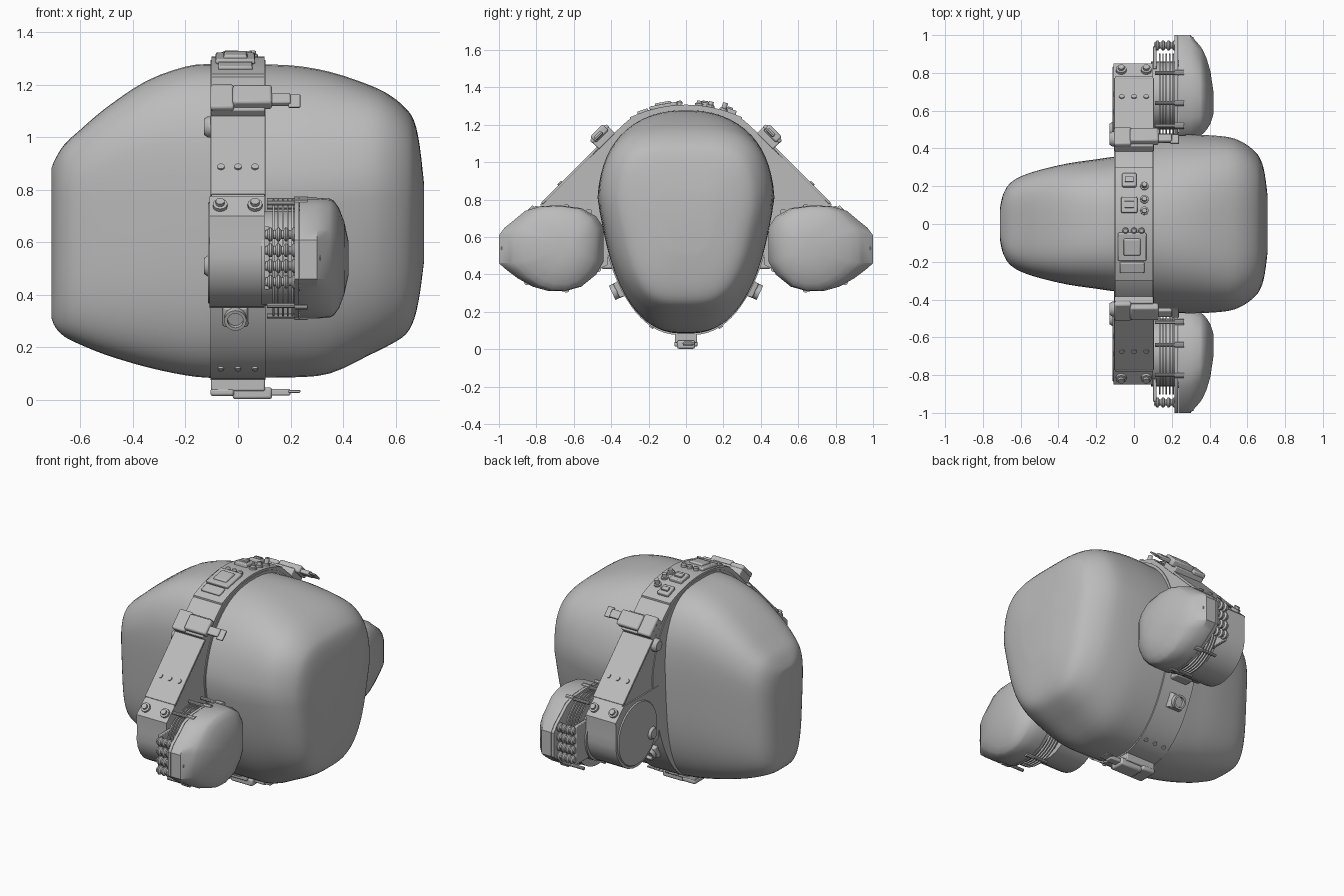
import bpy
from math import sin, cos, pi, atan, radians
from mathutils import Matrix, Vector

cube = bpy.data.objects.get("Cube")
if cube:
    bpy.data.objects.remove(cube)

grey = bpy.data.materials.new("mid_grey")
grey.use_nodes = True
grey.diffuse_color = (0.5, 0.5, 0.5, 1)
grey.node_tree.nodes["Principled BSDF"].inputs["Base Color"].default_value = grey.diffuse_color


def add_mesh(name, verts, faces, angle=30):
    me = bpy.data.meshes.new(name)
    me.from_pydata(verts, [], faces)
    me.materials.append(grey)
    ob = bpy.data.objects.new(name, me)
    bpy.context.collection.objects.link(ob)
    bpy.ops.object.select_all(action='DESELECT')
    ob.select_set(True)
    bpy.context.view_layer.objects.active = ob
    # Consistent outward normals
    bpy.ops.object.mode_set(mode='EDIT')
    bpy.ops.mesh.select_all(action='SELECT')
    bpy.ops.mesh.normals_make_consistent(inside=False)
    bpy.ops.object.mode_set(mode='OBJECT')
    bpy.ops.object.shade_smooth_by_angle(angle=radians(angle))
    return ob


def loft(name, rings, angle=30):
    """Skin equal-length rings and close both ends."""
    n = len(rings[0])
    verts = [v for r in rings for v in r]
    faces = [(k * n + i, k * n + (i + 1) % n, (k + 1) * n + (i + 1) % n, (k + 1) * n + i)
             for k in range(len(rings) - 1) for i in range(n)]
    faces += [tuple(range(n)), tuple(range(len(verts) - n, len(verts)))]
    return add_mesh(name, verts, faces, angle)


def prism(name, outline, x0, x1, side=1, angle=30):
    """Extrude a (y, z) outline along x."""
    return loft(name, [[(x, side * y, z) for y, z in outline] for x in (x0, x1)], angle)


def place(ob, loc, tilt):
    ob.matrix_world = Matrix.Translation(loc) @ Matrix.Rotation(tilt, 4, 'X')
    return ob


def box(name, size, offset, loc=(0, 0, 0), tilt=0, bevel=0.006, top=1.0):
    """Bevelled block, optionally narrowed at the top, in a tilted frame."""
    a, b, c = (s / 2 for s in size)
    o = Vector(offset)
    rings = [[o + Vector((sx * a * f, sy * b * f, z)) for sx, sy in
              ((-1, -1), (1, -1), (1, 1), (-1, 1))] for z, f in ((-c, 1), (c, top))]
    ob = place(loft(name, rings), loc, tilt)
    m = ob.modifiers.new("Edge", 'BEVEL')
    m.width, m.segments = bevel, 2
    return ob


def lathe(name, profile, offset, loc=(0, 0, 0), tilt=0, axis='Z', seg=16):
    """Turn (height, radius) points about an axis."""
    rings = []
    for h, r in profile:
        ring = []
        for i in range(seg):
            c, s = r * cos(2 * pi * i / seg), r * sin(2 * pi * i / seg)
            ring.append(Vector(offset) + Vector((h, c, s) if axis == 'X' else (c, s, h)))
        rings.append(ring)
    return place(loft(name, rings), loc, tilt)


def egg(x, zb, zt, w, upper=2.3, lower=2.6, taper=.25, seg=64):
    """Section tapering towards the bottom, squarer towards the ends of the body."""
    ring = []
    for i in range(seg):
        a = 2 * pi * (i + 0.5) / seg
        c, s = cos(a), sin(a)
        n = upper + 3.5 * x * x if s > 0 else lower + 1.8 * x * x
        y = abs(c) ** (2 / n) * (1 if c > 0 else -1)
        t = abs(s) ** (2 / n) * (1 if s > 0 else -1)
        y *= w * min(1.03, 0.97 + taper * t)
        ring.append((x, y, (zb + zt) / 2 + t * (zt - zb) / 2))
    return ring


def refine(pts, steps=3):
    """Smooth spline through the stations."""
    pts = [Vector(p) for p in pts]
    out = []
    for i in range(len(pts) - 1):
        a, b, c, d = pts[max(i - 1, 0)], pts[i], pts[i + 1], pts[min(i + 2, len(pts) - 1)]
        for k in range(steps):
            t = k / steps
            out.append(b + (c - a) * (t / 2) + (a * 2 - b * 5 + c * 4 - d) * (t * t / 2)
                       + (b * 3 - a - c * 3 + d) * (t ** 3 / 2))
    return out + [pts[-1]]


# Two body shells: x, bottom, top, half width
wide = [(0, .085, 1.28, .46), (.2, .085, 1.275, .465), (.35, .1, 1.25, .462),
        (.5, .17, 1.2, .45), (.58, .21, 1.16, .42), (.64, .25, 1.11, .375),
        (.672, .31, 1.06, .33), (.692, .4, .97, .26), (.708, .52, .83, .14)]
narrow = [(0, .08, 1.28, .365), (-.1, .083, 1.28, .36), (-.2, .093, 1.27, .345),
          (-.35, .125, 1.215, .322), (-.5, .17, 1.115, .285), (-.6, .21, 1.03, .25),
          (-.66, .24, .975, .21), (-.695, .275, .92, .15), (-.71, .31, .885, .08)]
loft("wide_shell", [egg(*s) for s in refine(wide)], 60)
loft("narrow_shell", [egg(*s, upper=3, lower=2.9, taper=.1) for s in refine(narrow)], 60)

# Central band around the shells
loft("central_band", [egg(x, .075, 1.295, .475) for x in (-.105, .105)])


# Top curve of the band
def top_z(y):
    return 1.308 - 0.75 * y * y


ys = [-.3 + .05 * i for i in range(13)]
prism("top_panel", [(y, top_z(y)) for y in ys] + [(y, top_z(y) - .05) for y in reversed(ys)],
      -.1, .1)


def on_top(y):
    return dict(loc=(0, y, top_z(y)), tilt=-atan(1.5 * y))


# Control panel fittings
box("rocker_frame", (.15, .15, .02), (-.01, 0, .004), **on_top(-.12))
box("rocker_switch", (.1, .1, .03), (-.01, 0, .01), top=.85, **on_top(-.12))
box("slot_frame", (.13, .06, .02), (-.01, 0, .002), **on_top(-.23))
for y, size in ((.1, .085), (.23, .075)):
    box("socket_frame", (size, size, .03), (-.025, 0, .004), **on_top(y))
    box("socket_key", (size * .6, size * .4, .02), (-.025, 0, .018), bevel=.002, **on_top(y))
for x in (-.045, 0, .04):
    lathe("push_button", [(0, .016), (.015, .016), (.022, .01)], (x, 0, 0), **on_top(-.035))
for y, h in ((.07, .025), (.13, .03), (.2, .042)):
    lathe("knob", [(0, .022), (.01, .022), (.012, .015), (h, .013)], (.055, 0, 0), **on_top(y))


# Latch with a lever reaching to +x
def latch(loc, tilt):
    kw = dict(loc=loc, tilt=tilt)
    box("latch_base", (.205, .12, .05), (0, 0, -.022), **kw)
    box("latch_strap", (.09, .125, .03), (-.06, 0, .008), bevel=.01, **kw)
    box("latch_block", (.15, .095, .045), (.055, 0, .012), bevel=.01, **kw)
    box("latch_lever", (.1, .05, .025), (.15, -.01, .008), **kw)
    box("lever_tab", (.045, .065, .01), (.215, -.015, .005), bevel=.003, **kw)


latch((0, 0, .037), pi)

# Outlines shared by both sides
arm = [(.25, 1.255), (.31, 1.225), (.38, 1.16), (.45, 1.085), (.78, .775), (.45, .775)]
bracket = [(.42, .775), (.77, .775), (.85, .7)] + [
    (.64 + .21 * cos(a), .56 + .21 * sin(a)) for a in
    (radians(10 - 15 * i) for i in range(11))] + [(.42, .45)]
cap = [(1, .46), (1, .61), (.97, .65), (.92, .69), (.86, .74), (.78, .765), (.68, .77),
       (.56, .755), (.48, .71), (.44, .65), (.44, .47), (.48, .4), (.56, .335), (.65, .31),
       (.74, .313), (.82, .335), (.9, .38), (.96, .425)]
# Cover profile: x, scale along y, scale along z
cover = ((.235, 1, 1), (.3, 1, 1), (.35, .85, .985), (.365, .79, .95), (.385, .67, .83),
         (.405, .49, .6), (.42, .22, .3))

for side in (-1, 1):
    # Sloping arm, gusset and motor bracket
    prism("arm_gusset", arm, -.1, .1, side)
    prism("motor_bracket", bracket, -.108, .1, side, 35)
    lathe("bracket_disc", [(-.115, .19), (-.1, .2)], (0, side * .64, .56), axis='X', seg=40)
    tilt = -side * pi / 4
    box("arm_strap", (.21, .42, .014), (0, 0, 0), (0, side * .62, .929), tilt, .003)
    for y, z in ((.49, 1.052), (.67, .883)):
        for x in (-.065, 0, .065):
            lathe("strap_rivet", [(-.01, .014), (.011, .014)], (x, 0, 0), (0, side * y, z), tilt)
    for x in (-.068, .065):
        lathe("bracket_bolt", [(-.03, .028), (.01, .028), (.011, .017), (.025, .017)],
              (x, 0, 0), (0, side * .815, .74), tilt, seg=12)
    latch((0, side * .455, 1.145), tilt)
    for y, z in ((.45, 1.04), (.5, .51)):
        lathe("side_boss", [(-.13, .03), (-.115, .04), (-.09, .04)], (0, side * y, z), axis='X')

    # Cooling fins and motor core
    lathe("motor_core", [(.09, .18), (.23, .18)], (0, side * .68, .54), axis='X', seg=32)
    for i in range(5):
        x = .132 + .018 * i
        lathe("cooling_fin", [(x, .223), (x + .007, .223)], (0, side * .68, .54), axis='X', seg=40)

    # Domed motor cover with a flange
    loft("motor_cover", [[(x, side * (.62 + (y - .62) * fy), .54 + (z - .54) * fz)
                          for y, z in cap] for x, fy, fz in cover], 35)
    prism("cover_flange", cap, .215, .233, side)
    for y, z in ((.52, .735), (.64, .76), (.8, .75), (.47, .43), (.64, .32), (.85, .36)):
        lathe("cover_bolt", [(.11, .01), (.215, .01), (.215, .017), (.265, .017)],
              (0, side * y, z), axis='X', seg=10)
    lathe("cover_nose_bolt", [(.29, .014), (.315, .014)], (0, side * .975, .54), axis='X', seg=10)

    # Ribbed dampers behind the cover
    for z in (.45, .51, .57, .63):
        ribs = [(.105 + .0075 * i, (.017, .027)[i // 2 % 2]) for i in range(16)]
        lathe("ribbed_damper", ribs, (0, side * .945, z), axis='X', seg=14)
    box("damper_plate", (.02, .12, .24), (.11, side * .88, .54), bevel=.004)

    # Low cable connector on the band
    kw = dict(loc=(0, side * .345, .325), tilt=-side * radians(115))
    box("connector_base", (.11, .1, .06), (-.01, 0, 0), top=.8, **kw)
    lathe("connector_ring", [(.02, .042), (.055, .042), (.055, .03), (.035, .03)],
          (-.01, 0, 0), seg=24, **kw)
    for x in (-.065, 0, .065):
        lathe("lower_rivet", [(-.03, .012), (.004, .012)], (x, 0, 0),
              (0, side * .185, .118), -side * radians(150))
    # Inner mount between bracket and band
    box("inner_mount", (.12, .07, .06), (0, side * .42, .46), bevel=.01)
